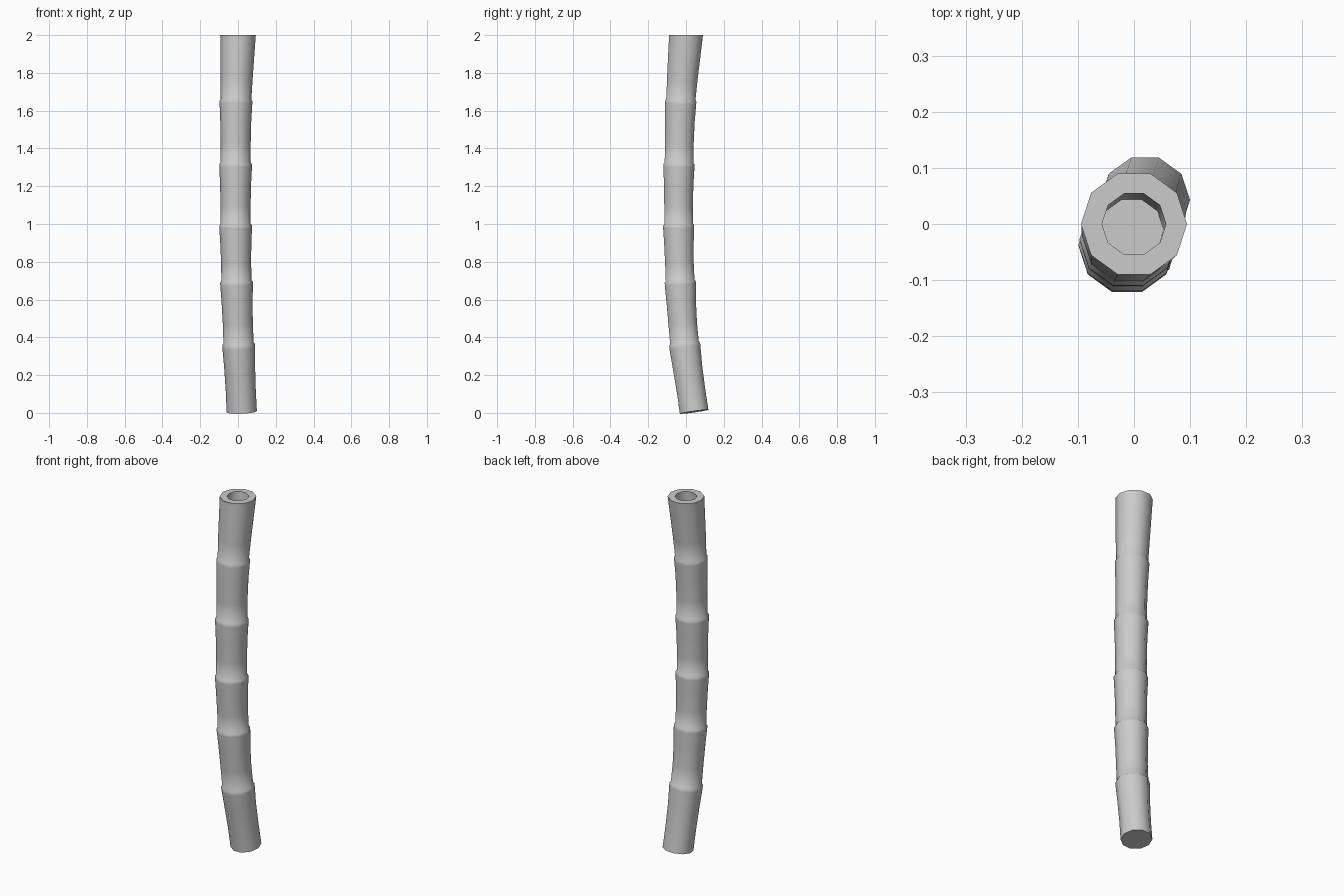
import bpy, bmesh, math
from mathutils import Vector

if "Cube" in bpy.data.objects:
    bpy.data.objects.remove(bpy.data.objects["Cube"])

SIDES = 10
# Joints of the curved stalk, bottom to top
joints = [Vector(p) for p in [
    (.02, .043, .006), (.003, -.008, .37), (-.008, -.031, .70), (-.0125, -.039, 1.0),
    (-.0125, -.037, 1.325), (-.0105, -.027, 1.66), (0, 0, 2.0)]]
# Radius along one segment: slim base, flared top with a small ledge
profile = [(0, .080), (.3, .0795), (.65, .082), (.93, .0865), (.975, .0865)]


def path(i, t):
    """Smooth centre line and its tangent within segment i."""
    a, b = joints[i], joints[i + 1]
    p = joints[i - 1] if i > 0 else a * 2 - b
    n = joints[i + 2] if i + 2 < len(joints) else b * 2 - a
    m0, m1 = (b - p) / 2, (n - a) / 2
    pos = (a * (2*t**3 - 3*t**2 + 1) + m0 * (t**3 - 2*t**2 + t)
           + b * (3*t**2 - 2*t**3) + m1 * (t**3 - t**2))
    tan = (a * (6*t*t - 6*t) + m0 * (3*t*t - 4*t + 1)
           + b * (6*t - 6*t*t) + m1 * (3*t*t - 2*t))
    return pos, tan.normalized()


bm = bmesh.new()


def ring(pos, tan, r):
    x = Vector((1, 0, 0))
    x = (x - tan * x.dot(tan)).normalized()
    y = tan.cross(x)
    return [bm.verts.new(pos + x * r * math.cos(k * math.tau / SIDES)
                         + y * r * math.sin(k * math.tau / SIDES)) for k in range(SIDES)]


# Outer wall, segment by segment
rings = []
last = len(joints) - 2
for i in range(last + 1):
    for t, r in profile:
        if i == last:
            r = .081 + .013 * t
        rings.append(ring(*path(i, t), r))

# Level rim, then the hollow going down to its floor
up = Vector((0, 0, 1))
rings.append(ring(joints[-1], up, .0945))
rings.append(ring(joints[-1], up, .057))
rings.append(ring(path(last, .64)[0], up, .057))

for a, b in zip(rings, rings[1:]):
    for k in range(SIDES):
        n = (k + 1) % SIDES
        bm.faces.new((a[k], a[n], b[n], b[k]))
bm.faces.new(rings[0][::-1])
bm.faces.new(rings[-1])
bmesh.ops.recalc_face_normals(bm, faces=bm.faces)

mesh = bpy.data.meshes.new("bamboo_stalk")
bm.to_mesh(mesh)
bm.free()
stalk = bpy.data.objects.new("bamboo_stalk", mesh)
bpy.context.collection.objects.link(stalk)
bpy.context.view_layer.objects.active = stalk
stalk.select_set(True)
bpy.ops.object.shade_smooth_by_angle(angle=math.radians(40))
